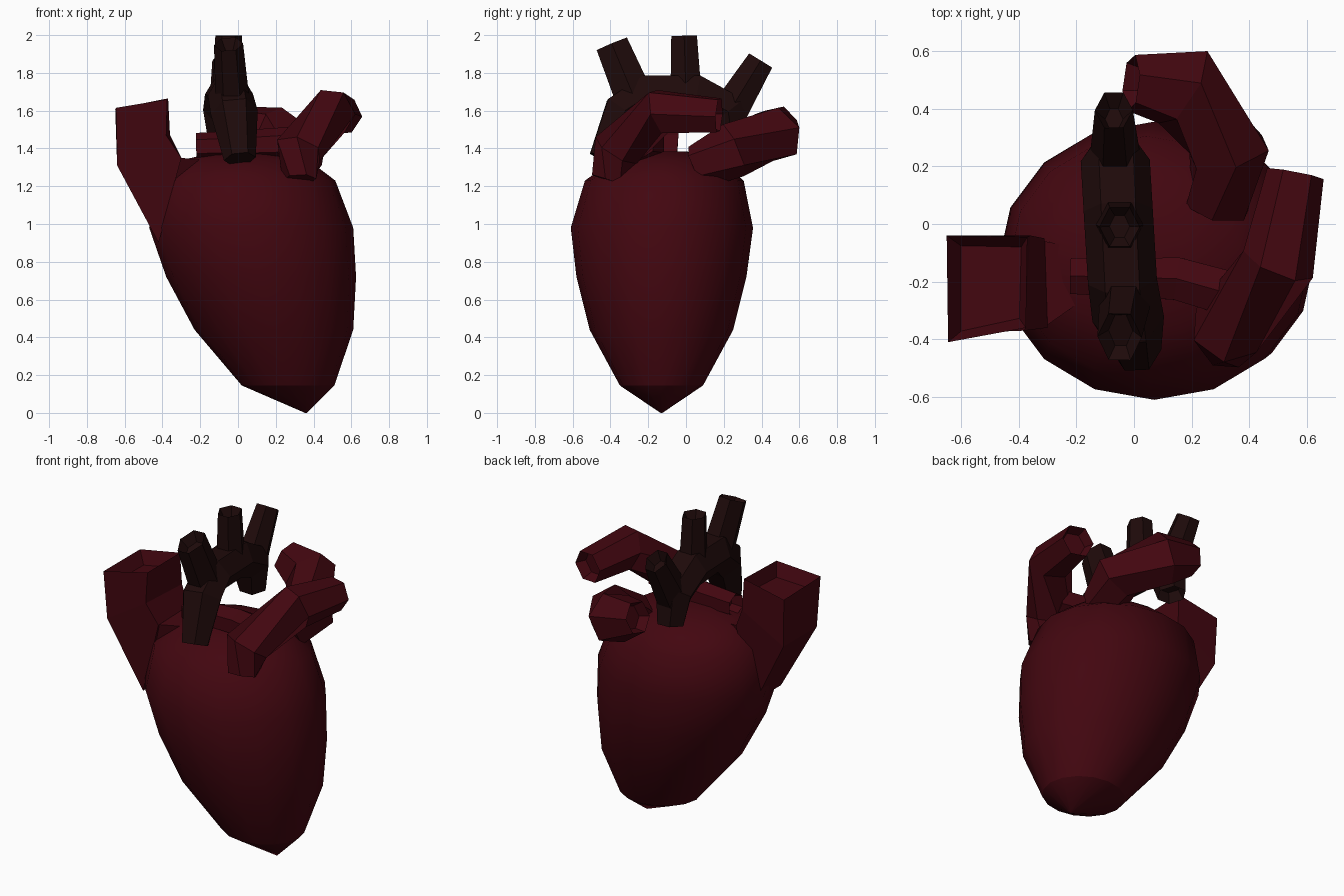
import bpy, bmesh, math
from mathutils import Vector

if "Cube" in bpy.data.objects:
    bpy.data.objects.remove(bpy.data.objects["Cube"])


def material(name, rgb):
    m = bpy.data.materials.new(name)
    m.diffuse_color = (*rgb, 1)
    m.use_nodes = True
    m.node_tree.nodes["Principled BSDF"].inputs["Base Color"].default_value = m.diffuse_color
    return m


RED = material("muscle_red", (0.055, 0.002, 0.005))
DARK = material("dark_vessel", (0.013, 0.003, 0.003))


def loft(name, rings, mat, recess=None):
    """Skin a list of equal-length vertex rings; optionally sink the last cap."""
    bm = bmesh.new()
    vs = [[bm.verts.new(p) for p in r] for r in rings]
    n = len(vs[0])
    for a, b in zip(vs, vs[1:]):
        for i in range(n):
            j = (i + 1) % n
            bm.faces.new((a[i], a[j], b[j], b[i]))
    bm.faces.new(vs[0][::-1])
    cap = bm.faces.new(vs[-1])
    bmesh.ops.recalc_face_normals(bm, faces=bm.faces[:])
    if recess:
        cap.normal_update()
        nrm = cap.normal.copy()
        bmesh.ops.inset_region(bm, faces=[cap], thickness=recess[0])
        bmesh.ops.translate(bm, verts=cap.verts[:], vec=-nrm * recess[1])
    me = bpy.data.meshes.new(name)
    bm.to_mesh(me)
    bm.free()
    me.materials.append(mat)
    ob = bpy.data.objects.new(name, me)
    bpy.context.collection.objects.link(ob)
    return ob


def tube(name, path, mat, ref, sides=6, recess=(0.025, 0.06), aspect=1.0):
    """Low-poly vessel along points (x, y, z, radius)."""
    pts = [Vector(p[:3]) for p in path]
    rings = []
    for i, p in enumerate(pts):
        t = Vector()
        if i > 0:
            t += (p - pts[i - 1]).normalized()
        if i < len(pts) - 1:
            t += (pts[i + 1] - p).normalized()
        t.normalize()
        u = Vector(ref)
        u = (u - t * u.dot(t)).normalized()
        v = t.cross(u) * aspect
        r = path[i][3]
        rings.append([p + r * (u * math.cos(2 * math.pi * k / sides)
                               + v * math.sin(2 * math.pi * k / sides))
                      for k in range(sides)])
    return loft(name, rings, mat, recess)


# Heart body: z, x min, x max, y min, y max of each level
levels = [(0.0, 0.355, 0.365, -0.135, -0.125),
          (0.145, 0.02, 0.51, -0.35, 0.09),
          (0.44, -0.23, 0.61, -0.51, 0.25),
          (0.72, -0.38, 0.625, -0.58, 0.32),
          (0.98, -0.47, 0.61, -0.61, 0.355),
          (1.23, -0.43, 0.515, -0.535, 0.305),
          (1.34, -0.29, 0.37, -0.38, 0.17),
          (1.385, -0.10, 0.18, -0.20, 0.0)]
rings = []
for z, x0, x1, y0, y1 in levels:
    rings.append([((x0 + x1) / 2 + (x1 - x0) / 2 * math.cos(math.pi * k / 8),
                   (y0 + y1) / 2 + (y1 - y0) / 2 * math.sin(math.pi * k / 8), z)
                  for k in range(16)])
body = loft("heart_body", rings, RED)
bpy.context.view_layer.objects.active = body
body.select_set(True)
bpy.ops.object.shade_smooth_by_angle(angle=math.radians(50))
body.select_set(False)
# Crease around the tip
me = body.data
for e in me.edges:
    if all(abs(me.vertices[i].co.z - 0.145) < 0.001 for i in e.vertices):
        e.use_edge_sharp = True

# Great vein on the right of the heart: four-sided, open top
loft("great_vein", [
    [(-0.42, -0.34, 0.90), (-0.30, -0.36, 1.35), (-0.31, -0.05, 1.35), (-0.42, -0.09, 0.90)],
    [(-0.64, -0.38, 1.31), (-0.38, -0.37, 1.47), (-0.36, -0.04, 1.47), (-0.64, -0.05, 1.31)],
    [(-0.645, -0.41, 1.615), (-0.375, -0.36, 1.66), (-0.37, -0.045, 1.665), (-0.65, -0.04, 1.61)],
], RED, (0.05, 0.08))
# Root of the vein where it merges into the shoulder of the heart
loft("vein_root", [
    [(-0.42, -0.30, 0.92), (-0.30, -0.35, 1.35), (-0.31, -0.06, 1.35), (-0.42, -0.11, 0.92)],
    [(-0.30, -0.28, 1.0), (-0.20, -0.28, 1.34), (-0.20, -0.08, 1.34), (-0.30, -0.12, 1.0)],
], RED)

# Aortic arch, running front to back
tube("aortic_arch", [(0.01, -0.44, 1.345, 0.085), (-0.02, -0.33, 1.59, 0.125),
                     (-0.04, -0.20, 1.685, 0.12), (-0.055, 0.05, 1.685, 0.12),
                     (-0.065, 0.22, 1.60, 0.12), (-0.07, 0.25, 1.42, 0.085)],
     DARK, (1, 0, 0))

# Three branches on top of the arch
branches = {"front": [(-0.03, -0.27, 1.66, 0.09), (-0.05, -0.392, 1.952, 0.077)],
            "middle": [(-0.05, 0.0, 1.68, 0.085), (-0.05, -0.01, 1.997, 0.07)],
            "rear": [(-0.065, 0.22, 1.58, 0.09), (-0.07, 0.395, 1.865, 0.066)]}
for key, path in branches.items():
    tube(key + "_arch_branch", path, DARK, (1, 0, 0), recess=(0.035, 0.06),
         aspect={"front": 1.3, "middle": 1.12, "rear": 1.25}[key])

# Lung artery: front trunk curving to the left side
tube("lung_artery_trunk", [(0.325, -0.42, 1.235, 0.09), (0.32, -0.37, 1.39, 0.13),
                           (0.50, -0.14, 1.595, 0.13), (0.56, 0.175, 1.575, 0.1)],
     RED, (0.6, 0.2, 0.8))

# Crossing artery beneath the arch
tube("lung_artery_crossing", [(0.36, -0.25, 1.43, 0.09), (0.15, -0.19, 1.42, 0.085),
                              (-0.22, -0.18, 1.41, 0.072)], RED, (0, 0, 1))

# Lung vein curling round the back
tube("lung_vein", [(0.29, 0.06, 1.30, 0.12), (0.33, 0.25, 1.39, 0.15),
                   (0.17, 0.475, 1.475, 0.155), (-0.01, 0.49, 1.53, 0.10)],
     RED, (0, 0.3, 1))
